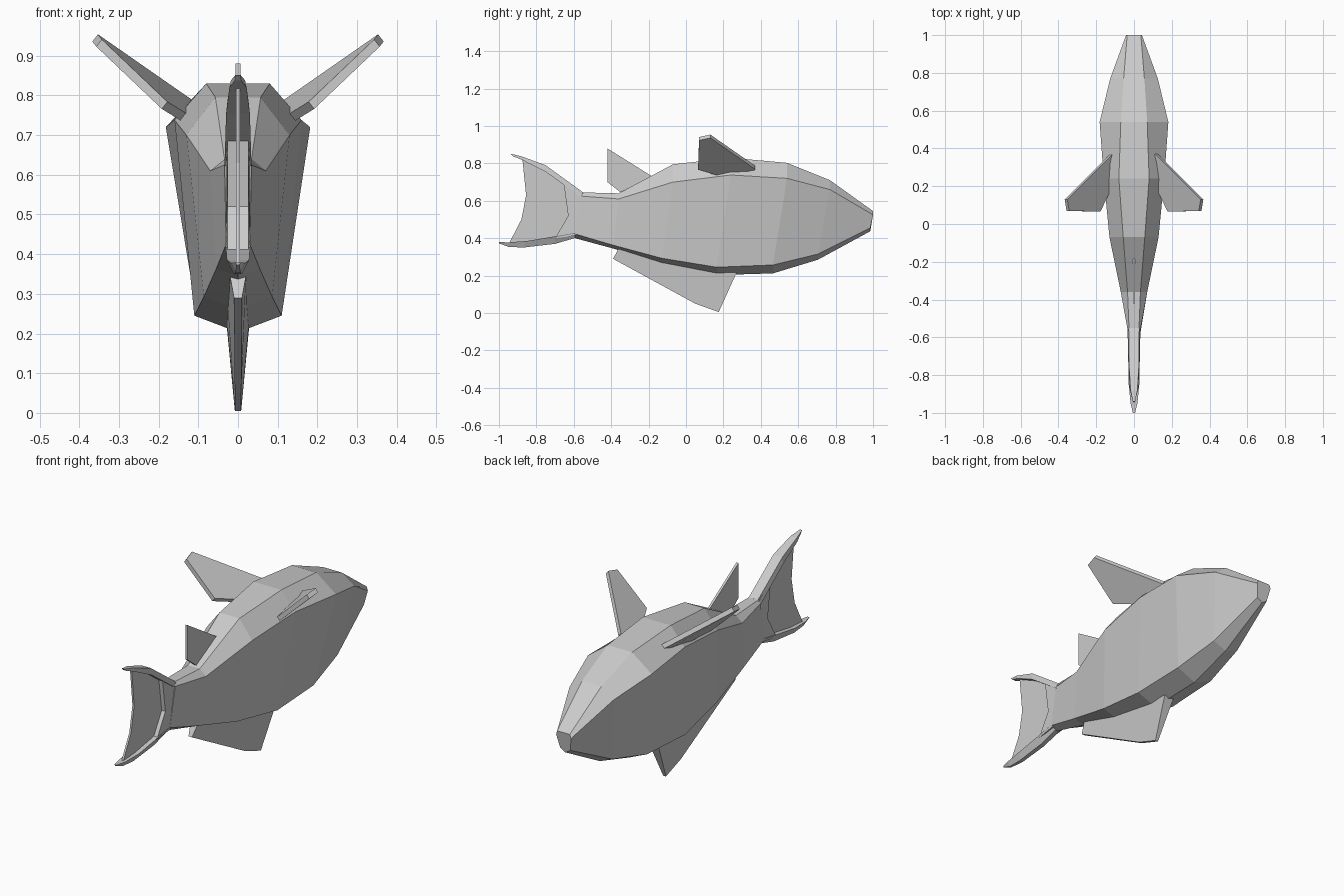
import bpy, bmesh
from mathutils import Vector

grey = bpy.data.materials.new("scale grey")
grey.diffuse_color = (0.6, 0.6, 0.6, 1)


def finish(name, bm):
    bmesh.ops.recalc_face_normals(bm, faces=bm.faces)
    me = bpy.data.meshes.new(name)
    bm.to_mesh(me)
    bm.free()
    me.materials.append(grey)
    ob = bpy.data.objects.new(name, me)
    bpy.context.collection.objects.link(ob)
    return ob


def loft(name, rings):
    """Skin closed rings of equal length and cap both ends."""
    bm = bmesh.new()
    vs = [[bm.verts.new(p) for p in r] for r in rings]
    n = len(vs[0])
    for a, b in zip(vs, vs[1:]):
        for i in range(n):
            j = (i + 1) % n
            bm.faces.new((a[i], a[j], b[j], b[i]))
    bm.faces.new(vs[0])
    bm.faces.new(vs[-1])
    return finish(name, bm)


def plate(name, pts):
    """Upright blade from (y, z, half thickness) outline points."""
    return loft(name, [[(s * h, y, z) for y, z, h in pts] for s in (-1, 1)])


# Body: y and z of top, flank and lower ridges, keel z, then half widths
sections = [
    # yt    zt    zs    yl    zl    zk    wt    ws    wl
    (1.00, .545, .525, .985, .455, .437, .036, .042, .030),
    (.77, .710, .660, .705, .315, .285, .055, .126, .075),
    (.54, .803, .720, .465, .257, .212, .070, .182, .105),
    (.24, .830, .738, .165, .245, .203, .080, .160, .110),
    (-.07, .795, .700, -.13, .293, .262, .057, .130, .086),
    (-.36, .640, .610, -.39, .363, .345, .034, .070, .055),
    (-.56, .645, .625, -.60, .425, .402, .026, .034, .030),
]
rings = []
for yt, zt, zs, yl, zl, zk, wt, ws, wl in sections:
    half = [(wt, yt, zt), (ws, yt, zs), (wl, yl, zl)]
    rings.append(half + [(0, yl, zk)] + [(-x, y, z) for x, y, z in half[::-1]])
loft("body", rings)

# Tail: thick stem, thin web and two flared edge beams
plate("tail_stem", [(-.55, .640, .03), (-.655, .70, .026), (-.63, .52, .026),
                    (-.70, .40, .026), (-.59, .415, .03)])
plate("tail_web", [(-.60, .64, .005), (-.75, .765, .005), (-.875, .825, .005),
                   (-.855, .63, .005), (-.88, .50, .005), (-.95, .365, .005),
                   (-.70, .39, .005), (-.60, .42, .005)])


def beam(name, rows):
    """Tapered beam; rows give y, z, half width of the outer and inner edges."""
    loft(name, [[(-wo, yo, zo), (wo, yo, zo), (wi, yi, zi), (-wi, yi, zi)]
                for yo, zo, wo, yi, zi, wi in rows])


beam("tail_upper_edge", [(-.55, .645, .026, -.565, .622, .034),
                         (-.75, .79, .026, -.75, .755, .03),
                         (-.88, .838, .018, -.875, .818, .022),
                         (-.94, .852, .006, -.925, .838, .008)])
beam("tail_lower_edge", [(-.59, .402, .012, -.60, .428, .032),
                         (-.70, .370, .012, -.70, .410, .030),
                         (-.87, .350, .010, -.85, .385, .028),
                         (-.95, .354, .006, -.95, .378, .018),
                         (-1.0, .373, .003, -1.0, .379, .006)])

# Dorsal and belly fins
plate("dorsal_fin", [(-.42, .88, .006), (-.18, .73, .006), (-.20, .66, .006),
                     (-.33, .63, .006), (-.42, .70, .006)])
plate("belly_fin", [(.27, .215, .028), (.175, .005, .008), (.05, .05, .008),
                    (-.39, .29, .010), (-.36, .345, .020), (-.13, .30, .028),
                    (.16, .23, .028)])

# Side fins: swept slabs rising outward, one on each side
outline = [(.12, .37, .778), (.36, .13, .945), (.35, .07, .932),
           (.185, .065, .775), (.12, .20, .735), (.10, .35, .745)]
thick = Vector((.007, 0, -.009))
for side, sx in (("left", -1), ("right", 1)):
    slab = [[Vector(p) + k * thick for p in outline] for k in (-1, 1)]
    loft(side + "_fin", [[(sx * p.x, p.y, p.z) for p in r] for r in slab])
